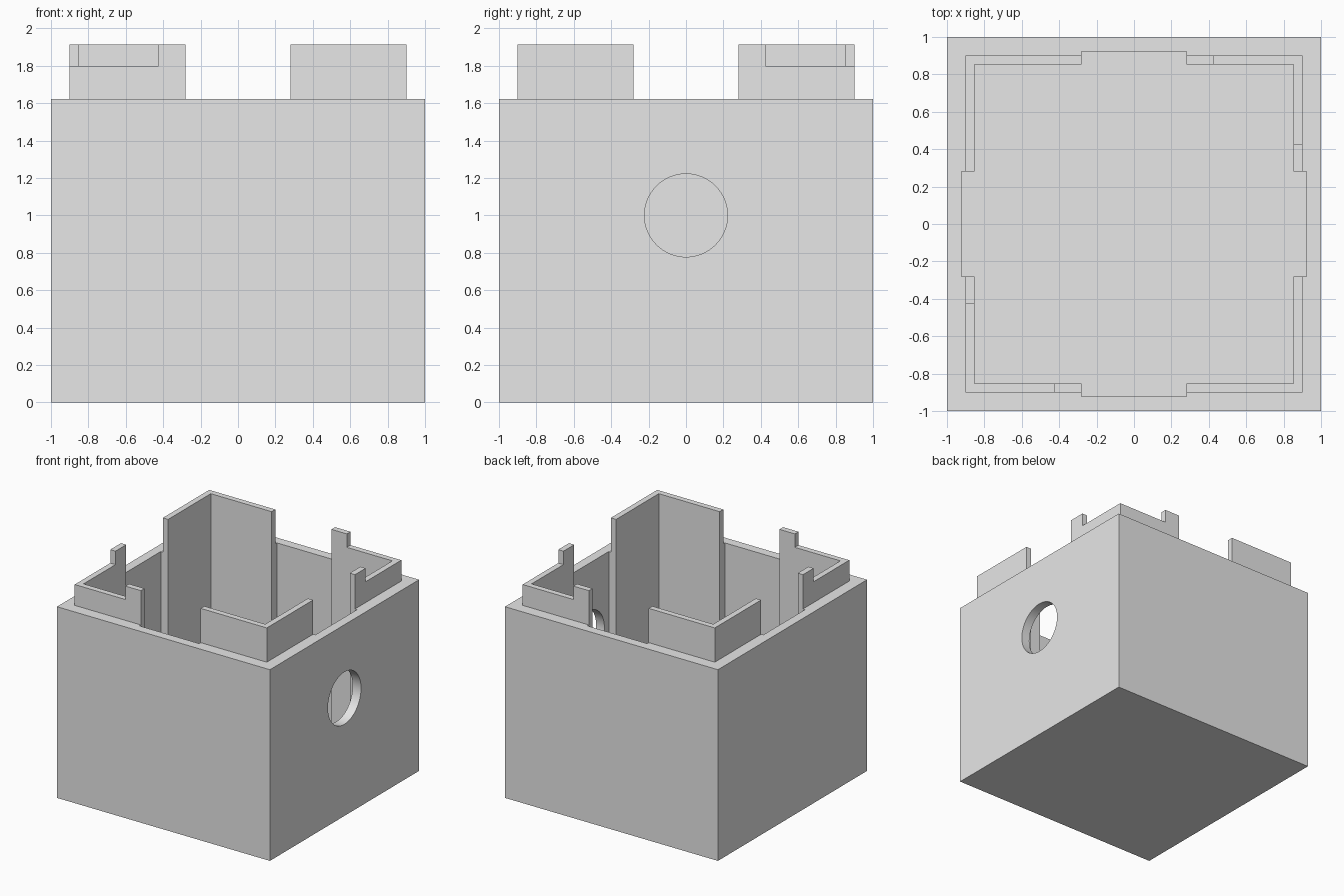
import bpy, bmesh, math
from mathutils import Matrix, Vector

if "Cube" in bpy.data.objects:
    bpy.data.objects.remove(bpy.data.objects["Cube"])

BODY_TOP, LIP_TOP, NOTCH_Z, FLOOR = 1.623, 1.914, 1.80, 0.08
LIP_OUT, LIP_IN, SLOT_IN, SLOT_HALF, NOTCH = 0.902, 0.853, 0.922, 0.281, 0.425

grey = bpy.data.materials.new("light grey")
grey.diffuse_color = (0.8, 0.8, 0.8, 1)
grey.use_nodes = True
grey.node_tree.nodes["Principled BSDF"].inputs["Base Color"].default_value = grey.diffuse_color


def prism(name, outline, z0, z1):
    """Extrude a counter-clockwise outline from z0 to z1."""
    bm = bmesh.new()
    face = bm.faces.new([bm.verts.new((x, y, z0)) for x, y in outline])
    ext = bmesh.ops.extrude_face_region(bm, geom=[face], use_keep_orig=True)
    top = [v for v in ext["geom"] if isinstance(v, bmesh.types.BMVert)]
    bmesh.ops.translate(bm, verts=top, vec=Vector((0, 0, z1 - z0)))
    bmesh.ops.recalc_face_normals(bm, faces=bm.faces)
    mesh = bpy.data.meshes.new(name)
    bm.to_mesh(mesh)
    bm.free()
    mesh.materials.append(grey)
    obj = bpy.data.objects.new(name, mesh)
    bpy.context.collection.objects.link(obj)
    return obj


def rect(x0, y0, x1, y1):
    return [(x0, y0), (x1, y0), (x1, y1), (x0, y1)]


def combine(target, tool, operation):
    """Apply a boolean and remove the tool."""
    mod = target.modifiers.new(operation, "BOOLEAN")
    mod.operation, mod.object, mod.solver = operation, tool, "EXACT"
    bpy.context.view_layer.objects.active = target
    bpy.ops.object.modifier_apply(modifier=mod.name)
    bpy.data.objects.remove(tool)


# Outer box with a narrower raised lip
box = prism("open_box", rect(-1, -1, 1, 1), 0, BODY_TOP)
combine(box, prism("lip", rect(-LIP_OUT, -LIP_OUT, LIP_OUT, LIP_OUT), 1.4, LIP_TOP), "UNION")

# Cavity: square with a wider slot on each side, which also splits the lip into corners
side = [(SLOT_IN, -SLOT_HALF), (SLOT_IN, SLOT_HALF), (LIP_IN, SLOT_HALF),
        (LIP_IN, LIP_IN), (SLOT_HALF, LIP_IN)]
outline = []
for i in range(4):
    for x, y in side:
        for _ in range(i):
            x, y = -y, x
        outline.append((x, y))
combine(box, prism("cavity", outline, FLOOR, 2.3), "DIFFERENCE")

# Lowered lip on two opposite corners
for s in (-1, 1):
    a, b = sorted((s * NOTCH, s * 1.1))
    combine(box, prism("notch", rect(a, a, b, b), NOTCH_Z, 2.3), "DIFFERENCE")

# Round hole through the right wall
circle = [(0.222 * math.cos(i * math.tau / 64), 0.222 * math.sin(i * math.tau / 64))
          for i in range(64)]
hole = prism("hole", circle, 0.7, 1.2)
hole.data.transform(Matrix.Translation((0, 0, 1.0)) @ Matrix.Rotation(math.pi / 2, 4, "Y"))
combine(box, hole, "DIFFERENCE")

bpy.ops.object.select_all(action="DESELECT")
box.select_set(True)
bpy.context.view_layer.objects.active = box
bpy.ops.object.shade_smooth_by_angle(angle=math.radians(30))
